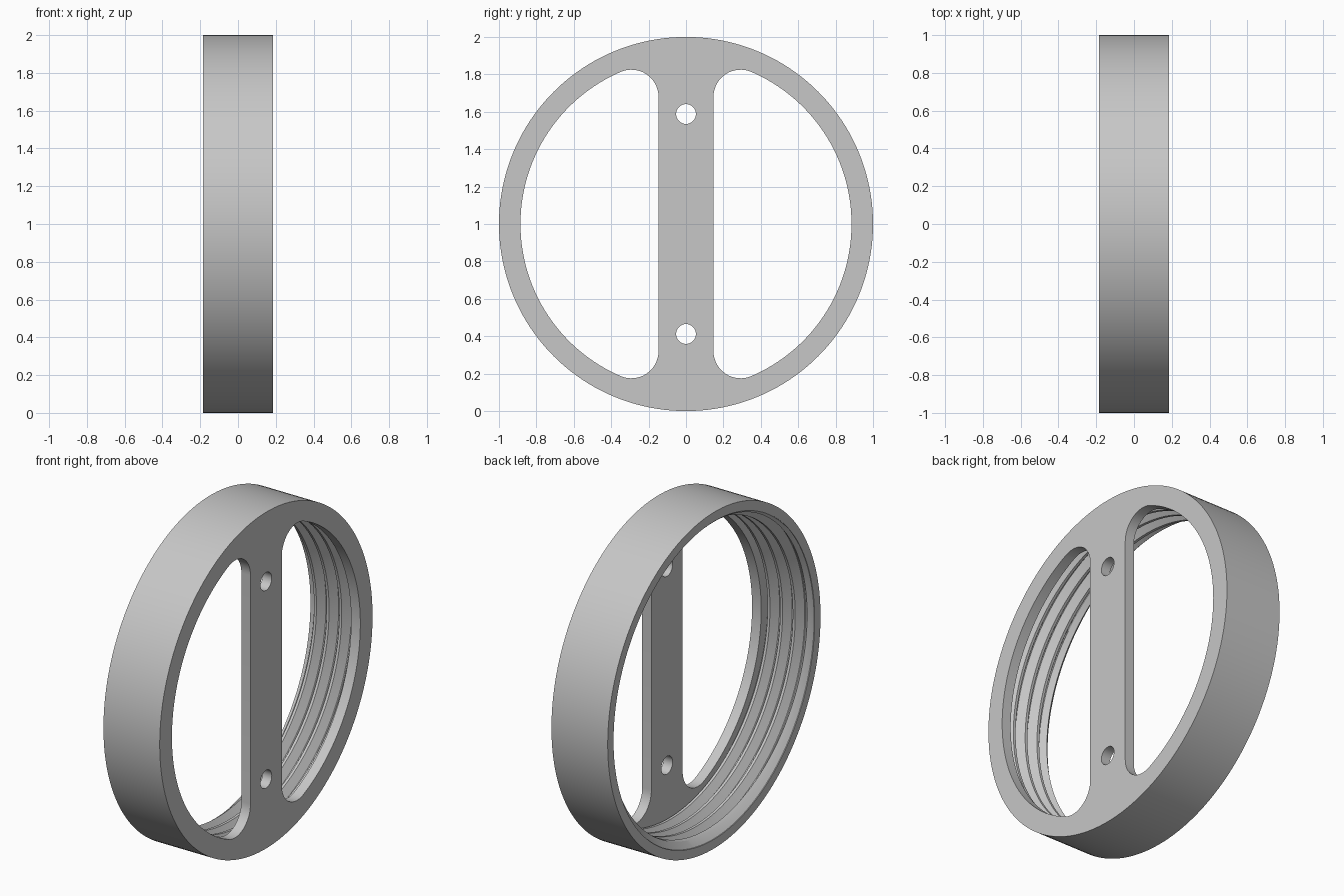
import bpy, bmesh
from math import sin, cos, pi, tau, atan2, sqrt

if "Cube" in bpy.data.objects:
    bpy.data.objects.remove(bpy.data.objects["Cube"], do_unlink=True)

HALF = 0.185          # half depth along x
PLATE_BACK = 0.125    # inner side of the web plate
ROOT = 0.945          # thread root radius
CREST = 0.9
BORE = 0.885          # radius of the window arcs
BAR = 0.147           # half width of the centre bar
FILLET = 0.145
PITCH = 0.083
SEG = 160

grey = bpy.data.materials.new("light_grey")
grey.use_nodes = True
GREY = (0.57, 0.57, 0.57, 1)
grey.diffuse_color = GREY
grey.node_tree.nodes["Principled BSDF"].inputs["Base Color"].default_value = GREY


def arc(cy, cz, r, a0, a1, n):
    return [(cy + r * cos(a0 + (a1 - a0) * i / n),
             cz + r * sin(a0 + (a1 - a0) * i / n)) for i in range(n + 1)]


def circle(r, n, cz=0):
    return arc(0, cz, r, 0, tau, n)[:-1]


def window():
    """D-shaped opening on the +y side with filleted corners."""
    cy = BAR + FILLET
    cz = sqrt((BORE - FILLET) ** 2 - cy ** 2)
    a = atan2(cz, cy)
    return (arc(0, 0, BORE, -a, a, 64)[:-1]
            + arc(cy, cz, FILLET, a, pi, 16)
            + arc(cy, -cz, FILLET, pi, tau - a, 16)[:-1])


def add_loop(bm, pts, x):
    return [bm.verts.new((x, y, z + 1)) for y, z in pts]


def close_edges(bm, vs):
    return [bm.edges.new((v, vs[i - 1])) for i, v in enumerate(vs)]


def bridge(bm, a, b):
    for i in range(len(a)):
        bm.faces.new((a[i - 1], a[i], b[i], b[i - 1]))


def finish(bm, name):
    bmesh.ops.recalc_face_normals(bm, faces=bm.faces)
    me = bpy.data.meshes.new(name)
    bm.to_mesh(me)
    bm.free()
    me.materials.append(grey)
    ob = bpy.data.objects.new(name, me)
    bpy.context.collection.objects.link(ob)
    bpy.ops.object.select_all(action="DESELECT")
    ob.select_set(True)
    bpy.context.view_layer.objects.active = ob
    bpy.ops.object.shade_smooth_by_angle(angle=0.4)
    return ob


# Ring body with the web plate, windows and screw holes
bm = bmesh.new()
right_window = window()
cutouts = [right_window, [(-y, z) for y, z in right_window],
           circle(0.053, 32, 0.588), circle(0.053, 32, -0.588)]
sides = []
for x, radius in ((HALF, 1), (PLATE_BACK, ROOT)):
    loops = [add_loop(bm, p, x) for p in [circle(radius, SEG)] + cutouts]
    edges = [e for l in loops for e in close_edges(bm, l)]
    bmesh.ops.triangle_fill(bm, edges=edges, use_beauty=True, use_dissolve=False)
    sides.append(loops)
for front, back in zip(sides[0][1:], sides[1][1:]):
    bridge(bm, front, back)
rim_outer = add_loop(bm, circle(1, SEG), -HALF)
rim_inner = add_loop(bm, circle(ROOT, SEG), -HALF)
for a, b in ((sides[0][0], rim_outer), (rim_outer, rim_inner), (rim_inner, sides[1][0])):
    bridge(bm, a, b)
finish(bm, "ring_body")

# Internal helical thread: trapezoid section swept round the bore,
# chamfered at the open end and run out into the plate
bm = bmesh.new()
section = [(-0.041, ROOT + 0.003), (-0.008, CREST), (0.008, CREST), (0.041, ROOT + 0.003)]
start, end = -HALF - 0.02, PLATE_BACK + 0.015
steps = int((end - start) / PITCH * SEG)
rows = []
for i in range(steps + 1):
    a = tau * i / SEG
    row = []
    for dx, r in section:
        x = max(start + PITCH * i / SEG + dx, -HALF + 0.002)
        r = max(r, ROOT - (x + HALF))
        row.append(bm.verts.new((x, r * cos(a), 1 + r * sin(a))))
    rows.append(row)
for p, q in zip(rows, rows[1:]):
    for j in range(3):
        bm.faces.new((p[j], p[j + 1], q[j + 1], q[j]))
thread = finish(bm, "inner_thread")

# Make the thread surface face the axis
me = thread.data
if sum(f.normal.y * f.center.y + f.normal.z * (f.center.z - 1) for f in me.polygons) > 0:
    me.flip_normals()
